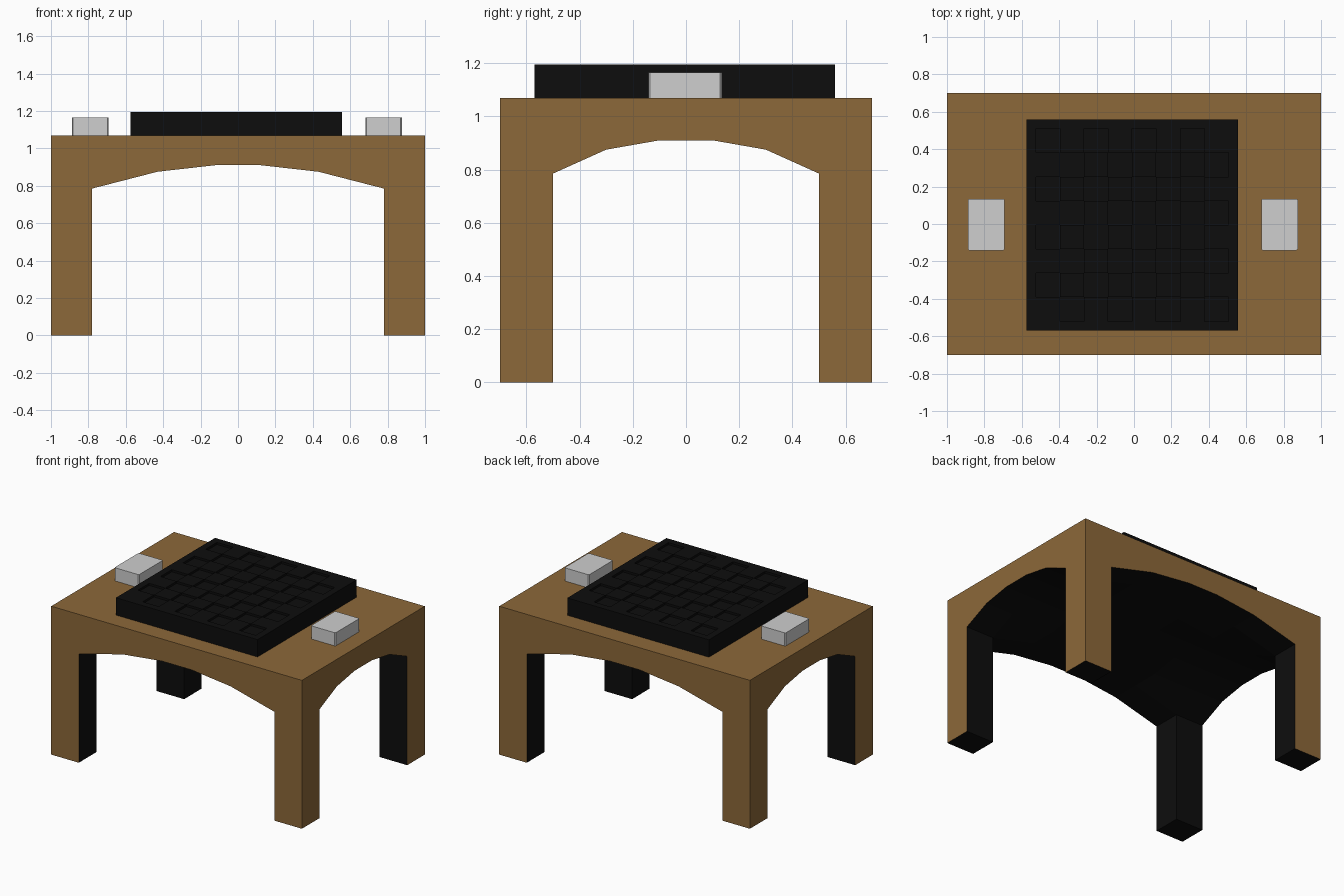
import bpy, bmesh

if "Cube" in bpy.data.objects:
    bpy.data.objects.remove(bpy.data.objects["Cube"])


def material(name, rgb):
    m = bpy.data.materials.new(name)
    m.diffuse_color = (*rgb, 1)
    m.use_nodes = True
    m.node_tree.nodes["Principled BSDF"].inputs["Base Color"].default_value = m.diffuse_color
    return m


brown = material("brown wood", (0.265, 0.138, 0.041))
black = material("black", (0.004, 0.004, 0.004))
grey = material("light grey", (0.62, 0.62, 0.62))


def finish(bm, name, mats):
    bmesh.ops.recalc_face_normals(bm, faces=bm.faces[:])
    me = bpy.data.meshes.new(name)
    bm.to_mesh(me)
    bm.free()
    ob = bpy.data.objects.new(name, me)
    bpy.context.collection.objects.link(ob)
    for m in mats:
        me.materials.append(m)
    return ob


def lattice(xs, ys, height):
    """Returns a bmesh and a helper that adds a quad from (i, j, level) keys."""
    bm, cache = bmesh.new(), {}

    def vert(k):
        if k not in cache:
            cache[k] = bm.verts.new((xs[k[0]], ys[k[1]], height(*k)))
        return cache[k]
    return bm, lambda *keys: bm.faces.new([vert(k) for k in keys])


# Table: slab with a vaulted underside and four square legs
XS = [-1, -.78, -.43, -.12, .12, .43, .78, 1]
YS = [-.7, -.5, -.3, -.1, .1, .3, .5, .7]
ARCH = [.785, .785, .875, .91, .91, .875, .785, .785]
TOP = 1.07
bm, quad = lattice(XS, YS, lambda i, j, lev: (0, max(ARCH[i], ARCH[j]), TOP)[lev])
for i in range(7):
    for j in range(7):
        ring = [(i, j), (i + 1, j), (i + 1, j + 1), (i, j + 1)]
        leg = i in (0, 6) and j in (0, 6)
        quad(*[(*p, 2) for p in ring])
        quad(*[(*p, 0 if leg else 1) for p in ring])
        outer = (j == 0, i == 6, j == 6, i == 0)
        for n in range(4):
            a, b = ring[n], ring[(n + 1) % 4]
            if outer[n]:
                quad((*a, 1), (*b, 1), (*b, 2), (*a, 2))
            if leg:
                quad((*a, 0), (*b, 0), (*b, 1), (*a, 1))
# outward faces and top are brown, inner faces and underside black
for f in bm.faces:
    c = f.calc_center_median()
    f.material_index = 0 if abs(c.x) > .99 or abs(c.y) > .69 or c.z > TOP - .01 else 1
finish(bm, "table", [brown, black])

# Game board: thick slab with alternate squares slightly sunk
border, half = .05, .565
step = (2 * half - 2 * border) / 8
line = [-half] + [-half + border + step * n for n in range(9)] + [half]
bm, quad = lattice([v - .01 for v in line], [v - .005 for v in line],
                   lambda i, j, lev: (TOP, 1.195)[lev])
sunk = []
for i in range(10):
    for j in range(10):
        ring = [(i, j), (i + 1, j), (i + 1, j + 1), (i, j + 1)]
        f = quad(*[(*p, 1) for p in ring])
        quad(*[(*p, 0) for p in reversed(ring)])
        if 0 < i < 9 and 0 < j < 9 and (i + j) % 2:
            sunk.append(f)
        outer = (j == 0, i == 9, j == 9, i == 0)
        for n in range(4):
            a, b = ring[n], ring[(n + 1) % 4]
            if outer[n]:
                quad((*a, 0), (*b, 0), (*b, 1), (*a, 1))
bmesh.ops.recalc_face_normals(bm, faces=bm.faces[:])
new = bmesh.ops.extrude_discrete_faces(bm, faces=sunk)["faces"]
for f in new:
    for v in f.verts:
        v.co.z = 1.18
finish(bm, "game_board", [black])

# Two small boxes beside the board
for name, x in (("left_box", -.79), ("right_box", .778)):
    bm = bmesh.new()
    bmesh.ops.create_cube(bm, size=1)
    for v in bm.verts:
        v.co = (x + v.co.x * .195, -.003 + v.co.y * .275, 1.1175 + v.co.z * .095)
    upright = [e for e in bm.edges if abs(e.verts[0].co.z - e.verts[1].co.z) > .05]
    bmesh.ops.bevel(bm, geom=upright, offset=.006, segments=1, affect='EDGES')
    finish(bm, name, [grey])
